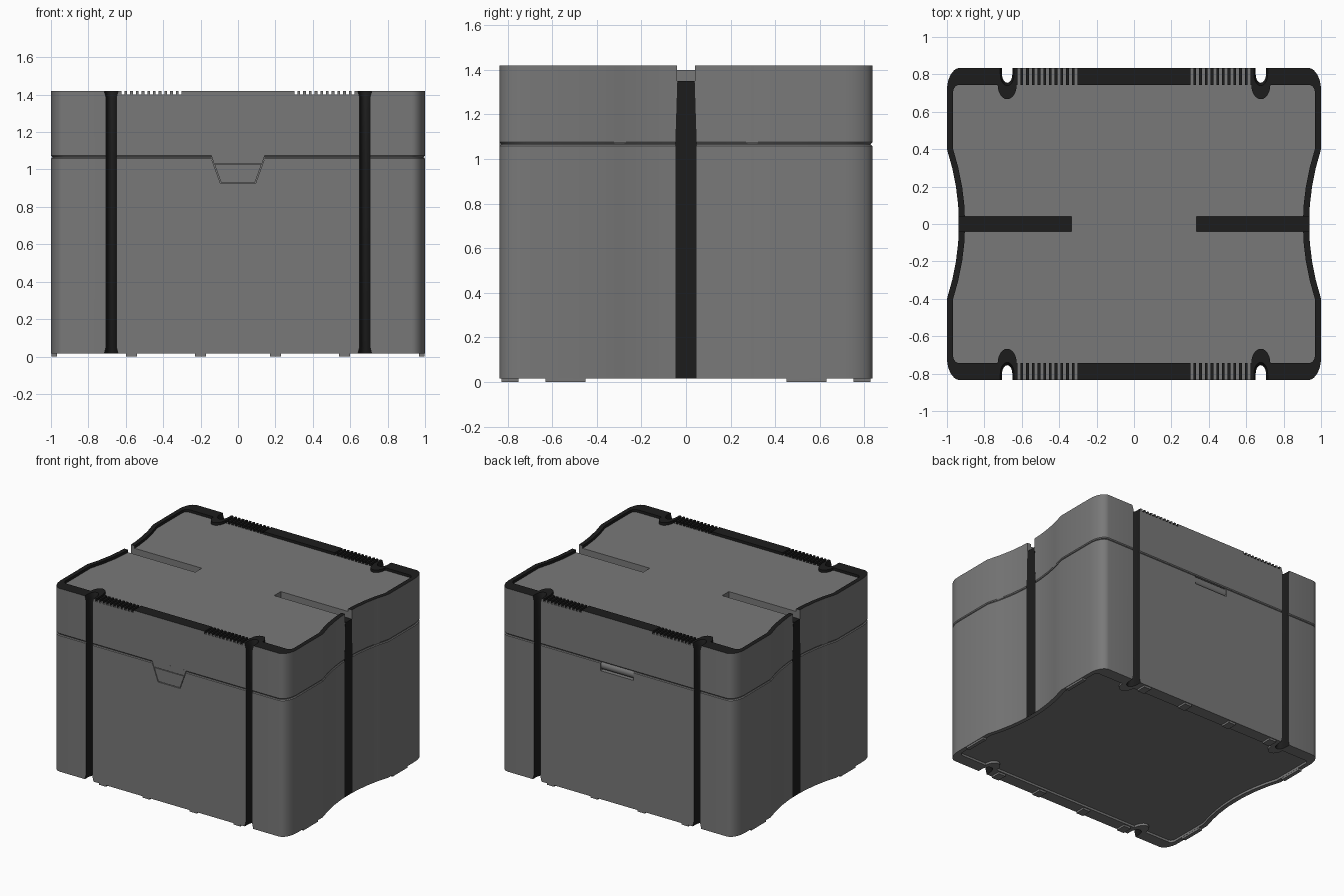
import bpy, bmesh
from math import sin, cos, pi

if "Cube" in bpy.data.objects:
    bpy.data.objects.remove(bpy.data.objects["Cube"])

dark = bpy.data.materials.new("dark_trim")
dark.diffuse_color = (0.012, 0.012, 0.012, 1)
dark.use_nodes = True
dark.node_tree.nodes["Principled BSDF"].inputs["Base Color"].default_value = dark.diffuse_color
grey = bpy.data.materials.new("grey_shell")
grey.diffuse_color = (0.19, 0.19, 0.19, 1)
grey.use_nodes = True
grey.node_tree.nodes["Principled BSDF"].inputs["Base Color"].default_value = grey.diffuse_color
cutters = []


def solid(name, lofts, cutter=False, mat=grey):
    """Mesh object made of capped skins, each through rings of 3D points."""
    bm = bmesh.new()
    for rings in lofts:
        vs = [[bm.verts.new(p) for p in r] for r in rings]
        n = len(vs[0])
        for a, b in zip(vs, vs[1:]):
            for i in range(n):
                bm.faces.new((a[i], a[(i + 1) % n], b[(i + 1) % n], b[i]))
        bm.faces.new(vs[0])
        bm.faces.new(vs[-1])
    bmesh.ops.recalc_face_normals(bm, faces=bm.faces)
    me = bpy.data.meshes.new(name)
    bm.to_mesh(me)
    bm.free()
    ob = bpy.data.objects.new(name, me)
    bpy.context.collection.objects.link(ob)
    if cutter:
        ob.hide_render = True
        cutters.append(ob)
    else:
        me.materials.append(mat)
    return ob


def box(x0, x1, y0, y1, z0, z1):
    return [[(x0, y0, z), (x1, y0, z), (x1, y1, z), (x0, y1, z)] for z in (z0, z1)]


def front_plate(half_widths, y0, y1):
    """Symmetric trapezoid in the front plane from (half width, z) pairs."""
    (a, za), (b, zb) = half_widths
    return [[(-a, y, za), (a, y, za), (b, y, zb), (-b, y, zb)] for y in (y0, y1)]


def outline(z, ix=0.0, iy=0.0, rx=0.07, ry=0.12):
    """Plan shape: rounded corners and waisted sides."""
    X, Y = 1 - ix, 0.835 - iy
    half = []
    for i in range(9):
        y = -0.4 + 0.1 * i
        half.append((X - 0.064 * (1 - (y / 0.4) ** 2), y))
    corner = [(X - rx + rx * cos(a), Y - ry + ry * sin(a)) for a in [pi / 2 * i / 7 for i in range(8)]]
    right = [(x, -y) for x, y in reversed(corner)] + half + corner
    return [(x, y, z) for x, y in right + [(-x, -y) for x, y in right]]


def cut(ob, *tools):
    bpy.context.view_layer.objects.active = ob
    for t in tools:
        m = ob.modifiers.new("cut", 'BOOLEAN')
        m.operation = 'DIFFERENCE'
        m.solver = 'EXACT'
        m.object = t
        bpy.ops.object.modifier_apply(modifier=m.name)


def smooth(ob):
    bpy.ops.object.select_all(action='DESELECT')
    ob.select_set(True)
    bpy.context.view_layer.objects.active = ob
    bpy.ops.object.shade_smooth_by_angle(angle=0.5)


# vertical strap grooves, flared at both ends
def groove(sx, sy):
    rings = []
    for z, k in ((0.0, 1.35), (0.02, 1.3), (0.05, 1.0), (1.385, 1.0), (1.42, 1.35), (1.45, 1.45)):
        pts = [(0.0275 * k * cos(a), -0.045 * k * sin(a)) for a in [pi * i / 10 for i in range(11)]]
        pts = [(0.0275 * k, 0.1)] + pts + [(-0.0275 * k, 0.1)]
        rings.append([(sx * 0.678 + x, sy * (0.8 + y), z) for x, y in pts])
    return rings


corners = [(sx, sy) for sx in (-1, 1) for sy in (-1, 1)]
grooves = solid("groove_cutter", [groove(*c) for c in corners], True)


# top and bottom recesses, leaving lobes around the grooves
def lobe(sx, sy, z0, z1):
    return [[(sx * 0.678 + 0.051 * cos(a), sy * 0.745 + 0.078 * sin(a), z)
             for a in [2 * pi * i / 24 for i in range(24)]] for z in (z0, z1)]


def recess(name, z0, z1):
    r = solid(name, [[outline(z, 0.033, 0.092, 0.03, 0.04) for z in (z0, z1)]], True)
    cut(r, solid(name + "_lobes", [lobe(*c, z0 - 0.1, z1 + 0.1) for c in corners], True))
    return r


top_recess = recess("top_recess_cutter", 1.40, 1.5)
base_recess = recess("base_recess_cutter", -0.1, 0.032)

# lid slots and rim teeth
slots = solid("slot_cutter", [box(*sorted((s * 0.335, s * 1.1)), -0.04, 0.04, 1.35, 1.5) for s in (-1, 1)], True)
teeth = solid("teeth_cutter", [box(s * (0.31 + 0.0305 * i) - 0.008, s * (0.31 + 0.0305 * i) + 0.008,
                                   -1, 1, 1.401, 1.5) for s in (-1, 1) for i in range(11)], True)

# front latch pocket and rear hinge pocket
latch_pocket = solid("latch_cutter", [front_plate([(0.094, 0.926), (0.146, 1.069)], -0.9, -0.815)], True)
hinge_pocket = solid("hinge_cutter", [box(-0.14, 0.14, 0.76, 0.9, 1.0, 1.08)], True)

# shell parts
body = solid("case_body", [[outline(0.015), outline(1.058), outline(1.064, 0.005, 0.005)]])
seam = solid("seam_core", [[outline(1.05, 0.008, 0.008), outline(1.09, 0.008, 0.008)]])
lid = solid("lid", [[outline(1.068, 0.005, 0.005), outline(1.075), outline(1.42)]])
cut(body, grooves, base_recess, latch_pocket, hinge_pocket)
cut(seam, grooves, hinge_pocket)
cut(lid, grooves, top_recess, slots, teeth)


# dark trim on rim, grooves and slot floors
def is_dark(p):
    c, n = p.center, p.normal
    x, y = abs(c.x), abs(c.y)
    outer_wall = y > 0.8 and abs(n.y) > 0.9 and n.y * c.y > 0 and p.area > 0.05
    rim = c.z > 1.403 and not outer_wall
    in_groove = abs(x - 0.678) < 0.045 and 0.735 < y < 0.833 and 0.016 < c.z and abs(n.z) < 0.95
    slot = y < 0.045 and abs(c.z - 1.35) < 0.005 and n.z > 0.9
    return rim or in_groove or slot


for ob in (body, seam, lid):
    ob.data.materials.clear()
    ob.data.materials.append(grey)
    ob.data.materials.append(dark)
    for p in ob.data.polygons:
        p.material_index = 1 if is_dark(p) else 0
    smooth(ob)

# tapered dark side strips
solid("side_strips", [
    [[(s * x, y, z) for x, y in ((0.905, -w), (0.938, -w), (0.938, w), (0.905, w))]
     for z, w in ((0.0155, 0.048), (1.07, 0.048), (1.3505, 0.039))] for s in (-1, 1)], mat=dark)

# latch plate and lid tab
solid("latch_plate", [front_plate([(0.091, 0.931), (0.126, 1.028)], -0.834, -0.8)])
solid("lid_tab", [front_plate([(0.129, 1.033), (0.144, 1.078)], -0.8352, -0.8)])

# rear hinge barrel
hinge = solid("hinge_barrel", [[[(x, 0.8 + 0.034 * cos(a), 1.037 + 0.034 * sin(a))
                                 for a in [2 * pi * i / 24 for i in range(24)]] for x in (-0.139, 0.139)]])
smooth(hinge)

# small stacking feet
feet = []
for sx, sy in corners:
    for x in (0.2, 0.57):
        feet.append(box(sx * x - 0.03, sx * x + 0.03, sy * 0.79 - 0.038, sy * 0.79 + 0.038, 0, 0.02))
    feet.append(box(sx * 0.982 - 0.014, sx * 0.982 + 0.014, sy * 0.54 - 0.09, sy * 0.54 + 0.09, 0, 0.02))
solid("feet", feet)

for c in cutters:
    bpy.data.objects.remove(c)
